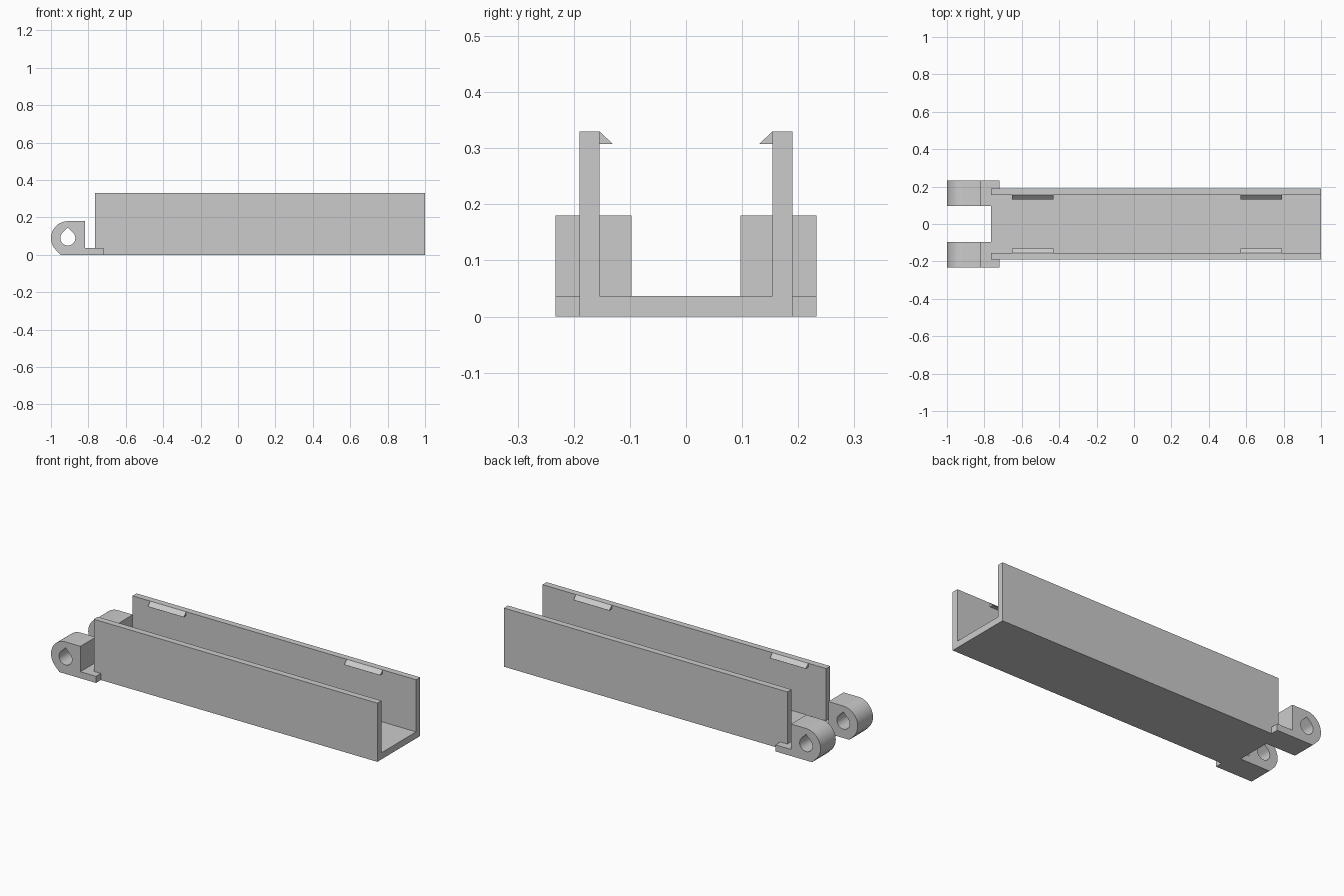
import bpy, bmesh, math

cube = bpy.data.objects.get("Cube")
if cube:
    bpy.data.objects.remove(cube, do_unlink=True)

grey = bpy.data.materials.new("light_grey")
grey.use_nodes = True
GREY = (0.6, 0.6, 0.6, 1)
grey.diffuse_color = GREY
grey.node_tree.nodes["Principled BSDF"].inputs["Base Color"].default_value = GREY


def extrude(name, loops, axis, start, end):
    """Extrude a profile (outer loop plus holes) along x (yz points) or y (xz points)."""
    bm = bmesh.new()
    edges = []
    for loop in loops:
        verts = [bm.verts.new((start, a, b) if axis == "x" else (a, start, b))
                 for a, b in loop]
        edges += [bm.edges.new((v, verts[i - 1])) for i, v in enumerate(verts)]
    normal = (1, 0, 0) if axis == "x" else (0, 1, 0)
    bmesh.ops.triangle_fill(bm, edges=edges, use_beauty=True, normal=normal)
    new = bmesh.ops.extrude_face_region(bm, geom=bm.faces[:], use_keep_orig=True)["geom"]
    bmesh.ops.translate(bm, vec=[n * (end - start) for n in normal],
                        verts=[g for g in new if isinstance(g, bmesh.types.BMVert)])
    bmesh.ops.recalc_face_normals(bm, faces=bm.faces[:])
    mesh = bpy.data.meshes.new(name)
    bm.to_mesh(mesh)
    bm.free()
    mesh.materials.append(grey)
    obj = bpy.data.objects.new(name, mesh)
    bpy.context.collection.objects.link(obj)
    return obj


def arc(cx, cz, r, a0, a1, steps):
    angles = [math.radians(a0 + (a1 - a0) * i / steps) for i in range(steps + 1)]
    return [(cx + r * math.cos(a), cz + r * math.sin(a)) for a in angles]


# Main dimensions
X0, X1 = -0.764, 1.0
HALF, INNER, HEIGHT, FLOOR = 0.19, 0.154, 0.33, 0.037
LUG_IN, LUG_OUT = 0.0975, 0.233
R, HOLE_R, PIN_X = 0.09, 0.04, -0.91

# Open U-shaped channel
extrude("channel", [[(-HALF, 0), (HALF, 0), (HALF, HEIGHT), (INNER, HEIGHT),
                     (INNER, FLOOR), (-INNER, FLOOR), (-INNER, HEIGHT),
                     (-HALF, HEIGHT)]], "x", X0, X1)

# Hinge lug profile: rounded nose with 45 degree underside, and teardrop pin hole
lug = arc(PIN_X, R, R, 90, 225, 24) + [
    (PIN_X - R * (math.sqrt(2) - 1), 0), (X0, 0), (X0, FLOOR),
    (-0.817, FLOOR), (-0.817, 2 * R)]
hole = arc(PIN_X, R, HOLE_R, 135, 405, 36) + [(PIN_X, R + HOLE_R * math.sqrt(2))]

for side, s in (("left", 1), ("right", -1)):
    obj = extrude(f"{side}_hinge_lug", [lug, hole], "y", s * LUG_IN, s * LUG_OUT)
    bpy.ops.object.select_all(action="DESELECT")
    obj.select_set(True)
    bpy.context.view_layer.objects.active = obj
    bpy.ops.object.shade_smooth_by_angle(angle=math.radians(30))

    # Foot of the lug running along the outside of the wall
    extrude(f"{side}_lug_foot", [[(X0, 0), (-0.72, 0), (-0.72, FLOOR), (X0, FLOOR)]],
            "y", s * HALF, s * LUG_OUT)

    # Snap clips on the inner top edge
    for place, x in (("hinge", -0.653), ("open", 0.569)):
        extrude(f"{side}_{place}_end_clip",
                [[(s * INNER, HEIGHT), (s * 0.131, 0.308), (s * INNER, 0.308)]],
                "x", x, x + 0.223)
